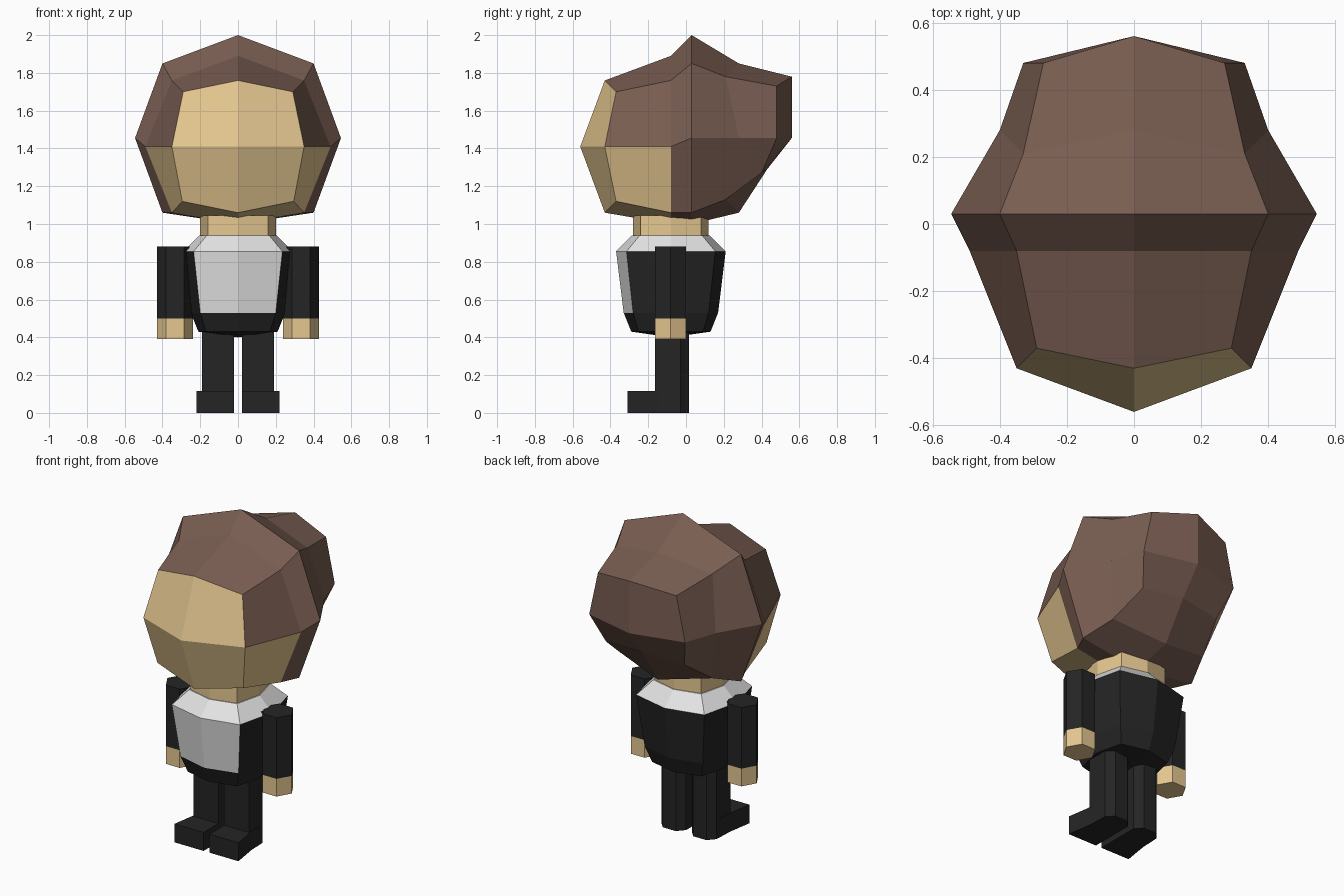
import bpy, bmesh, math

if "Cube" in bpy.data.objects:
    bpy.data.objects.remove(bpy.data.objects["Cube"])


def material(name, rgb):
    m = bpy.data.materials.new(name)
    m.diffuse_color = (*rgb, 1)
    m.use_nodes = True
    m.node_tree.nodes["Principled BSDF"].inputs["Base Color"].default_value = m.diffuse_color
    return m


SKIN = material("skin", (0.78, 0.57, 0.28))
HAIR = material("brown_hair", (0.19, 0.11, 0.083))
WHITE = material("white_shirt", (0.77, 0.77, 0.77))
BLACK = material("black_cloth", (0.018, 0.018, 0.018))


def loft(name, rings, mats, rule=None, tips=(None, None), mirror=False):
    """Skin closed rings of points; ends close with a tip of quads or a flat cap."""
    bm = bmesh.new()
    vs = [[bm.verts.new(p) for p in r] for r in rings]
    n = len(vs[0])
    for a, b in zip(vs, vs[1:]):
        for i in range(n):
            j = (i + 1) % n
            bm.faces.new((a[i], a[j], b[j], b[i]))
    for ring, tip in ((vs[0], tips[0]), (vs[-1], tips[1])):
        if tip:
            c = bm.verts.new(tip)
            for i in range(0, n, 2):
                bm.faces.new((c, ring[i], ring[i + 1], ring[(i + 2) % n]))
        else:
            bm.faces.new(ring)
    bmesh.ops.recalc_face_normals(bm, faces=bm.faces)
    if rule:
        for f in bm.faces:
            f.material_index = rule(f.calc_center_median(), f.normal)
    me = bpy.data.meshes.new(name)
    bm.to_mesh(me)
    bm.free()
    for m in mats:
        me.materials.append(m)
    ob = bpy.data.objects.new(name, me)
    bpy.context.collection.objects.link(ob)
    if mirror:
        ob.modifiers.new("mirror", "MIRROR").use_axis[0] = True
    return ob


def prism(name, outline, z0, z1, mat):
    rings = [[(x, y, z) for x, y in outline] for z in (z0, z1)]
    return loft(name, rings, [mat], mirror=True)


CY = -0.08  # body axis


def octagon(mid, corner, z):
    pts = [(0, -mid), (corner, -corner), (mid, 0), (corner, corner),
           (0, mid), (-corner, corner), (-mid, 0), (-corner, -corner)]
    return [(x, y + CY, z) for x, y in pts]


def head_ring(half):
    """Complete a half ring (top, upper, side, lower, bottom) on the other side."""
    return half + [(-x, y, z) for x, y, z in half[3:0:-1]]


# Head with swept-back hair: stations from face to back
stations = [
    [(0, -.43, 1.76), (.29, -.37, 1.70), (.35, -.43, 1.41), (.295, -.37, 1.12), (0, -.43, 1.06)],
    [(0, -.08, 1.89), (.35, -.08, 1.76), (.49, -.08, 1.41), (.35, -.08, 1.06), (0, -.08, 1.0)],
    [(0, .03, 2.0), (.40, .03, 1.85), (.545, .03, 1.455), (.40, .03, 1.06), (0, .03, 1.0)],
    [(0, .28, 1.85), (.33, .21, 1.78), (.40, .28, 1.455), (.33, .21, 1.13), (0, .28, 1.06)],
    [(0, .56, 1.78), (.27, .48, 1.73), (.33, .48, 1.455), (.27, .40, 1.27), (0, .43, 1.29)],
]
loft("head", [head_ring(s) for s in stations], [SKIN, HAIR],
     lambda c, n: 0 if c.y < -0.4 or (c.z < 1.41 and c.y < -0.1) else 1,
     ((0, -.56, 1.41), (0, .56, 1.455)))

# Neck
loft("neck", [octagon(.2, .16, .93), octagon(.2, .16, 1.045)], [SKIN])

# Torso: white collar and front panel on a black jacket
loft("torso", [octagon(.21, .17, .43), octagon(.25, .20, .53),
               octagon(.29, .235, .855), octagon(.205, .165, .94)], [WHITE, BLACK],
     lambda c, n: 0 if c.z > .86 or (c.z > .55 and n.y < -.8) else 1,
     ((0, CY, .40), None))

# Arms: hexagonal sleeves and hands, with a shoulder stub into the torso
hexa = [(.333 + .095 * math.cos(k * math.pi / 3), -.083 + .095 * math.sin(k * math.pi / 3))
        for k in range(6)]
prism("sleeve", hexa, .50, .88, BLACK)
prism("hand", hexa, .39, .50, SKIN)
prism("shoulder", [(.22, -.14), (.30, -.14), (.30, -.03), (.22, -.03)], .77, .875, BLACK)

# Legs with chamfered backs, and shoes with square toes
back = [(.19, -.03), (.15, .015), (.06, .015), (.02, -.03)]
prism("leg", [(.02, -.165), (.19, -.165)] + back, .10, .45, BLACK)
prism("shoe", [(.02, -.31), (.22, -.31), (.195, -.15)] + back, 0, .115, BLACK)
